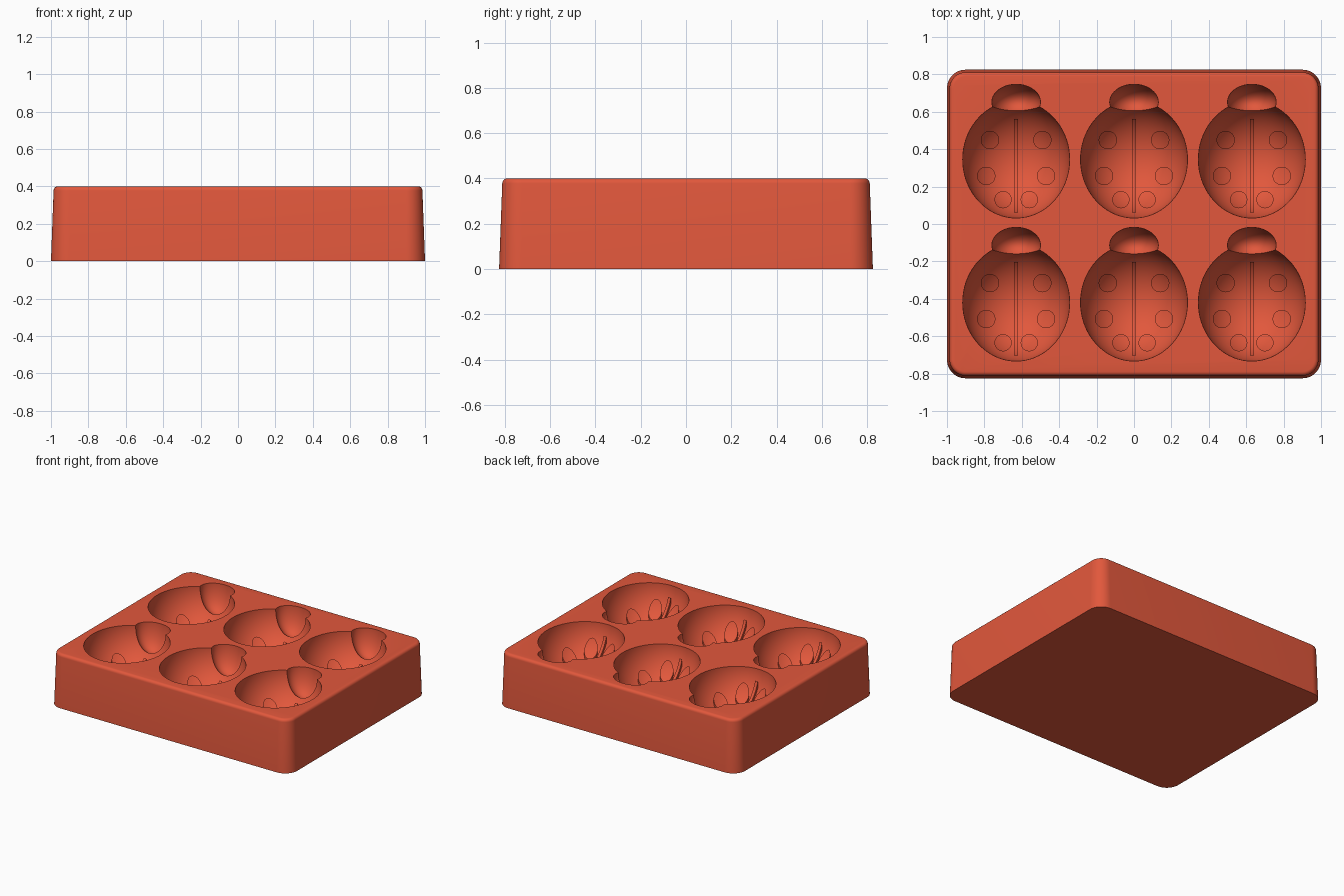
import bpy, bmesh, math
from mathutils import Matrix

if "Cube" in bpy.data.objects:
    bpy.data.objects.remove(bpy.data.objects["Cube"])

red = bpy.data.materials.new("coral_red_silicone")
colour = (0.76, 0.097, 0.045, 1)
red.diffuse_color = colour
red.use_nodes = True
red.node_tree.nodes["Principled BSDF"].inputs["Base Color"].default_value = colour

TOP = 0.4
BODY = (0.286, 0.313, 0.30)
HEAD = (0.13, 0.095, 0.19)
RELIEF = 0.018


def finish(bm, name):
    bmesh.ops.recalc_face_normals(bm, faces=bm.faces[:])
    mesh = bpy.data.meshes.new(name)
    bm.to_mesh(mesh)
    bm.free()
    mesh.materials.append(red)
    obj = bpy.data.objects.new(name, mesh)
    bpy.context.collection.objects.link(obj)
    return obj


def ellipsoid(name, size, loc=(0, 0, 0)):
    bm = bmesh.new()
    bmesh.ops.create_uvsphere(bm, u_segments=72, v_segments=37, radius=1,
                              matrix=Matrix.LocRotScale(loc, None, size))
    return finish(bm, name)


def boolean(obj, tool, operation):
    mod = obj.modifiers.new("cut", "BOOLEAN")
    mod.operation, mod.solver, mod.object = operation, "EXACT", tool
    bpy.context.view_layer.objects.active = obj
    bpy.ops.object.modifier_apply(modifier=mod.name)


def combine(obj, tool, operation):
    boolean(obj, tool, operation)
    bpy.data.objects.remove(tool)


def rounded_ring(bm, hx, hy, r, z, steps=12):
    ring = []
    for q, (sx, sy) in enumerate([(1, 1), (-1, 1), (-1, -1), (1, -1)]):
        for i in range(steps + 1):
            a = math.pi / 2 * (q + i / steps)
            ring.append(bm.verts.new((sx * (hx - r) + r * math.cos(a),
                                      sy * (hy - r) + r * math.sin(a), z)))
    return ring


# Tapered tray block with a softly rounded upper rim
bm = bmesh.new()
levels = [(0, 0)]
for i in range(6):
    a = math.pi / 2 * i / 5
    levels.append((0.014 + 0.022 * (1 - math.cos(a)), TOP - 0.022 * (1 - math.sin(a))))
rings = [rounded_ring(bm, 1 - d, 0.825 - d, 0.1 - d, z) for d, z in levels]
for low, high in zip(rings, rings[1:]):
    for i in range(len(low)):
        j = (i + 1) % len(low)
        bm.faces.new((low[i], low[j], high[j], high[i]))
bm.faces.new(rings[0][::-1])
bm.faces.new(rings[-1])
tray = finish(bm, "mould_tray")

# Beetle-shaped cavity: body with raised spots and wing ridge, plus a head
cavity = ellipsoid("beetle_cavity_cutter", BODY)
for x, y, r in [(0.14, 0.104, 0.049), (0.16, -0.088, 0.049), (0.07, -0.215, 0.046)]:
    for side in (-1, 1):
        bm = bmesh.new()
        bmesh.ops.create_cone(bm, cap_ends=True, segments=32, radius1=r, radius2=r,
                              depth=0.6, matrix=Matrix.Translation((side * x, y, -0.25)))
        combine(cavity, finish(bm, "spot"), "DIFFERENCE")
bm = bmesh.new()
bmesh.ops.create_cube(bm, size=1, matrix=Matrix.LocRotScale(
    (0, -0.033, -0.25), None, (0.022, 0.5, 0.6)))
combine(cavity, finish(bm, "wing_ridge"), "DIFFERENCE")
combine(cavity, ellipsoid("relief_surface", [s - RELIEF for s in BODY]), "UNION")
combine(cavity, ellipsoid("head", HEAD, (0, 0.307, 0)), "UNION")

# Press the cavity into the tray in two rows of three
for y in (0.345, -0.42):
    for x in (-0.63, 0, 0.63):
        cavity.location = (x, y, TOP)
        bpy.context.view_layer.update()
        boolean(tray, cavity, "DIFFERENCE")
bpy.data.objects.remove(cavity)

bpy.ops.object.select_all(action="DESELECT")
tray.select_set(True)
bpy.context.view_layer.objects.active = tray
bpy.ops.object.shade_smooth_by_angle(angle=math.radians(30))
